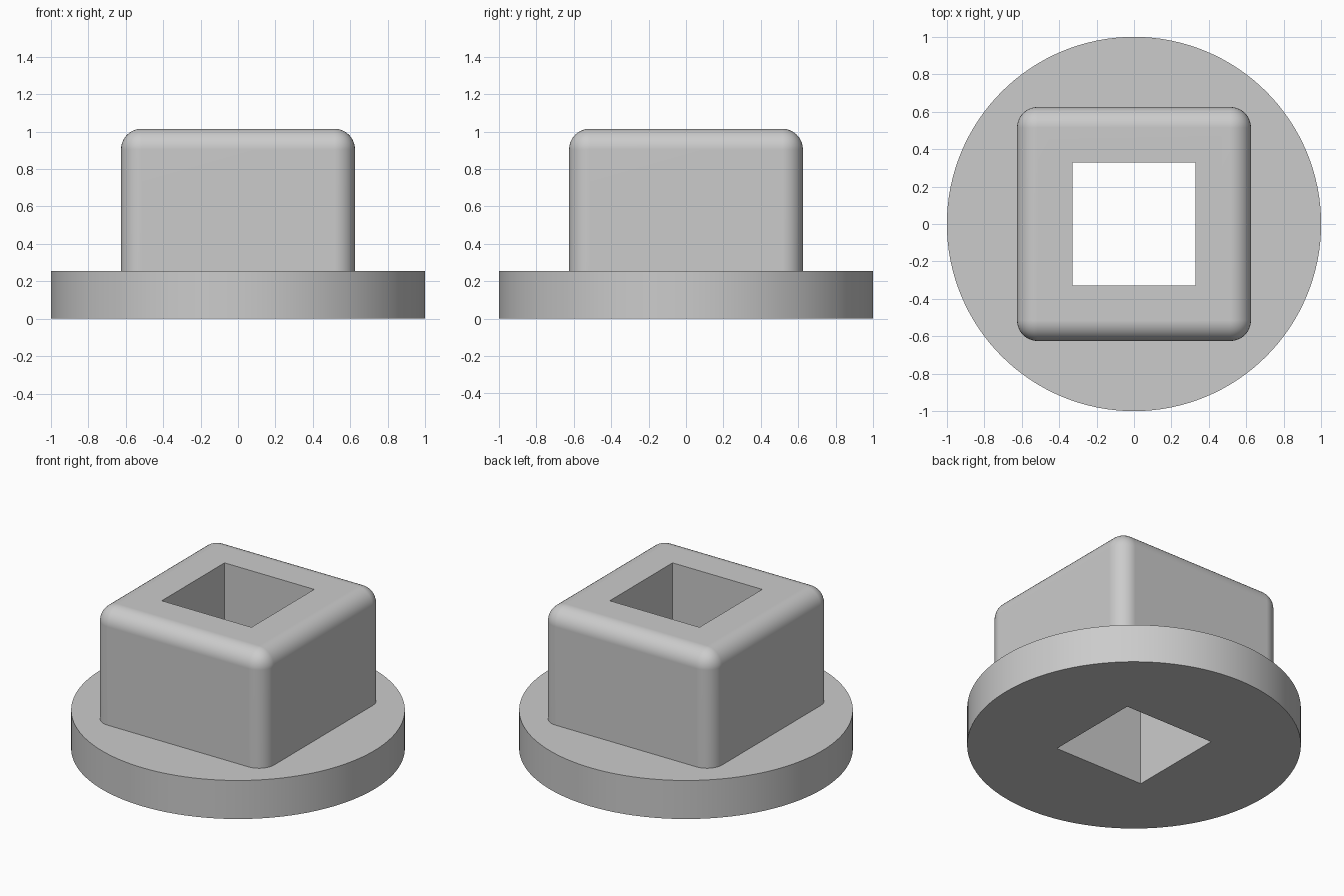
import bpy, bmesh
from mathutils import Matrix

FLANGE_R, FLANGE_H = 1.0, 0.255
BLOCK_HALF, TOP = 0.625, 1.015
HOLE_HALF, FILLET = 0.328, 0.11

cube = bpy.data.objects.get("Cube")
if cube:
    bpy.data.objects.remove(cube, do_unlink=True)

grey = bpy.data.materials.new("plain grey")
grey.use_nodes = True
colour = (0.6, 0.6, 0.6, 1)
grey.diffuse_color = colour
grey.node_tree.nodes["Principled BSDF"].inputs["Base Color"].default_value = colour


def make_object(name, bm):
    mesh = bpy.data.meshes.new(name)
    bm.to_mesh(mesh)
    bm.free()
    mesh.materials.append(grey)
    obj = bpy.data.objects.new(name, mesh)
    bpy.context.collection.objects.link(obj)
    return obj


def box(half, z0, z1):
    bm = bmesh.new()
    size = Matrix.Diagonal((2 * half, 2 * half, z1 - z0, 1))
    bmesh.ops.create_cube(bm, size=1, matrix=Matrix.Translation((0, 0, (z0 + z1) / 2)) @ size)
    return bm


# Round flange
bm = bmesh.new()
bmesh.ops.create_cone(bm, cap_ends=True, segments=128, radius1=FLANGE_R, radius2=FLANGE_R,
                      depth=FLANGE_H, matrix=Matrix.Translation((0, 0, FLANGE_H / 2)))
bushing = make_object("flanged_bushing", bm)

# Square block, rounded on its upright and top edges
block_base = FLANGE_H / 2
bm = box(BLOCK_HALF, block_base, TOP)
edges = [e for e in bm.edges if max(v.co.z for v in e.verts) > FLANGE_H]
bmesh.ops.bevel(bm, geom=edges, offset=FILLET, segments=10, profile=0.5, affect='EDGES')
block = make_object("square_block", bm)

# Square through-hole cutter
hole = make_object("hole_cutter", box(HOLE_HALF, -0.2, TOP + 0.2))

# Join the block to the flange, then cut the hole
bpy.ops.object.select_all(action='DESELECT')
bpy.context.view_layer.objects.active = bushing
bushing.select_set(True)
for tool, operation in ((block, 'UNION'), (hole, 'DIFFERENCE')):
    tool.hide_render = True
    mod = bushing.modifiers.new(tool.name, 'BOOLEAN')
    mod.operation, mod.object, mod.solver = operation, tool, 'EXACT'
    bpy.ops.object.modifier_apply(modifier=mod.name)
    bpy.data.objects.remove(tool, do_unlink=True)

# Smooth fillets and rim, flat large faces
bpy.ops.object.shade_smooth_by_angle()
weighted = bushing.modifiers.new("flat_face_normals", 'WEIGHTED_NORMAL')
weighted.keep_sharp = True
